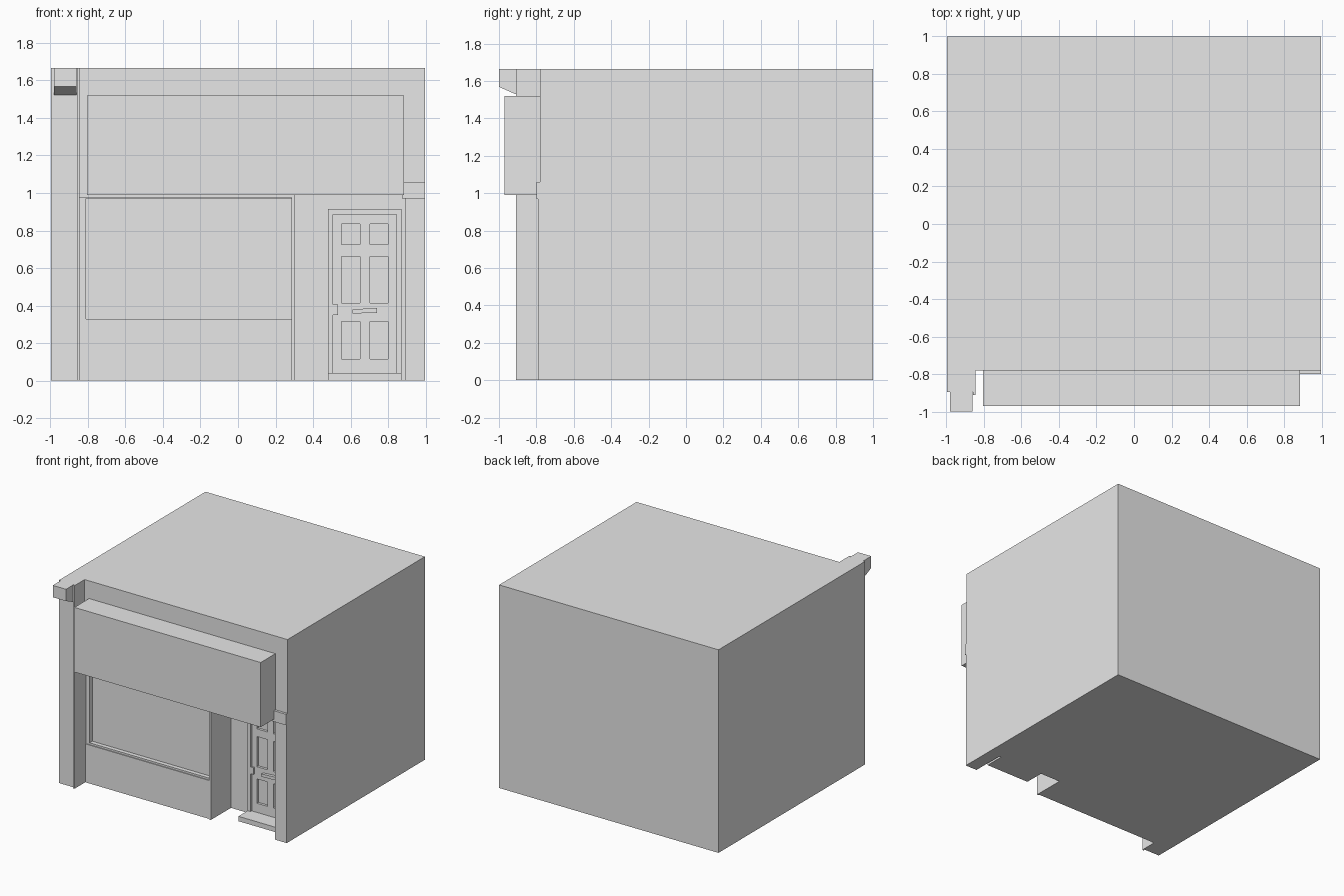
import bpy
import bmesh

cube = bpy.data.objects.get("Cube")
if cube:
    bpy.data.objects.remove(cube, do_unlink=True)

grey = bpy.data.materials.new("plain_grey")
grey.use_nodes = True
grey.diffuse_color = (0.8, 0.8, 0.8, 1)
grey.node_tree.nodes["Principled BSDF"].inputs["Base Color"].default_value = (0.8, 0.8, 0.8, 1)


def finish(name, bm):
    bmesh.ops.recalc_face_normals(bm, faces=bm.faces)
    mesh = bpy.data.meshes.new(name)
    bm.to_mesh(mesh)
    bm.free()
    mesh.materials.append(grey)
    obj = bpy.data.objects.new(name, mesh)
    bpy.context.collection.objects.link(obj)
    return obj


def box(name, x, y, z):
    """Box from (min, max) pairs."""
    bm = bmesh.new()
    bmesh.ops.create_cube(bm, size=1)
    for v in bm.verts:
        v.co = [pair[0] if c < 0 else pair[1] for c, pair in zip(v.co, (x, y, z))]
    return finish(name, bm)


def prism(name, profile, axis, low, high):
    """Extrude a flat profile along x (axis 0, y-z points) or y (axis 1, x-z points)."""
    bm = bmesh.new()
    verts = [bm.verts.new((low, a, b) if axis == 0 else (a, low, b)) for a, b in profile]
    face = bm.faces.new(verts)
    new = bmesh.ops.extrude_face_region(bm, geom=[face])["geom"]
    for v in new:
        if isinstance(v, bmesh.types.BMVert):
            v.co[axis] = high
    return finish(name, bm)


def cut(target, x, y, z):
    """Cut a box out of the target and discard the cutter."""
    cutter = box("cutter", x, y, z)
    cutter.hide_render = True
    mod = target.modifiers.new("opening", 'BOOLEAN')
    mod.operation = 'DIFFERENCE'
    mod.solver = 'EXACT'
    mod.object = cutter
    bpy.context.view_layer.objects.active = target
    bpy.ops.object.modifier_apply(modifier=mod.name)
    bpy.data.objects.remove(cutter, do_unlink=True)


SIDE, TOP, WALL, DOOR = 0.995, 1.665, -0.78, -0.52

# Building block with entrance recess, riser, frame and window openings
building = box("building", (-SIDE, SIDE), (WALL, 1), (0, TOP))
cut(building, (0.30, 0.89), (-1.2, DOOR), (-0.2, 0.99))
cut(building, (-0.85, 0.285), (-1.2, -0.772), (-0.2, 0.975))
cut(building, (-0.85, 0.285), (-1.2, -0.765), (0.315, 0.975))
cut(building, (-0.81, 0.285), (-1.2, -0.73), (0.33, 0.97))

# Sign board
box("sign_board", (-0.805, 0.885), (-0.97, WALL), (0.99, 1.52))

# Tall pilaster with edge strip and sloped corbel
box("tall_pilaster", (-SIDE, -0.858), (-0.895, -0.76), (0, TOP))
box("pilaster_edge_strip", (-0.858, -0.845), (-0.91, -0.76), (0, TOP))
prism("corbel", [(-0.89, TOP), (-1, TOP), (-1, 1.568), (-0.89, 1.52)], 0, -0.98, -0.86)

# Low pilaster and its cap
box("low_pilaster", (0.89, SIDE), (-0.79, WALL), (0, 0.97))
box("low_pilaster_cap", (0.875, SIDE), (-0.80, WALL), (0.97, 1.06))

# Door step
box("door_step", (0.48, 0.872), (-0.68, DOOR), (0, 0.04))

# Door frame
FRAME = DOOR - 0.04
for name, x, z in (("door_jamb_right", (0.48, 0.507), (0.04, 0.915)),
                   ("door_jamb_left", (0.845, 0.87), (0.04, 0.915)),
                   ("door_head", (0.507, 0.845), (0.885, 0.915))):
    box(name, x, (FRAME, DOOR), z)

# Door leaf with six sunk panels
door = box("door_leaf", (0.507, 0.845), (DOOR - 0.025, DOOR), (0.04, 0.885))
for x in ((0.552, 0.65), (0.702, 0.80)):
    for z in ((0.115, 0.315), (0.415, 0.662), (0.725, 0.835)):
        cut(door, x, (-1, DOOR - 0.005), z)

# Door fittings
box("latch_plate", (0.507, 0.532), (FRAME, DOOR - 0.02), (0.35, 0.405))
prism("door_handle", [(0.61, 0.358), (0.74, 0.362), (0.74, 0.388), (0.61, 0.38)],
      1, DOOR - 0.05, DOOR - 0.02)
